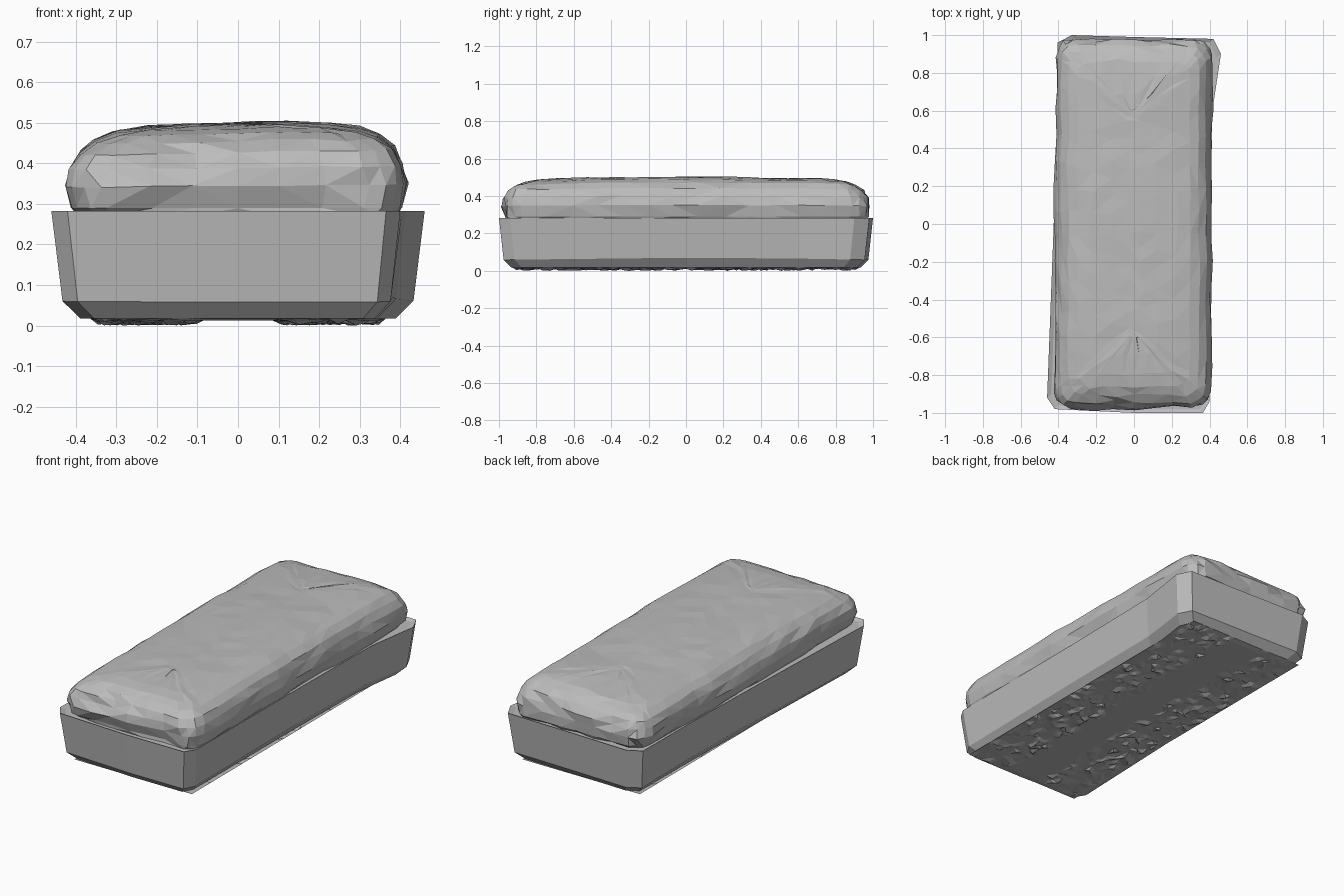
import bpy, bmesh, math, random
from mathutils import Vector, noise

random.seed(4)
cube = bpy.data.objects.get("Cube")
if cube:
    bpy.data.objects.remove(cube, do_unlink=True)

grey = bpy.data.materials.new("plain grey")
grey.use_nodes = True
grey.diffuse_color = (0.5, 0.5, 0.5, 1)
grey.node_tree.nodes["Principled BSDF"].inputs["Base Color"].default_value = grey.diffuse_color


def finish(name, bm):
    """Turn a bmesh into a flat-shaded object."""
    bmesh.ops.recalc_face_normals(bm, faces=bm.faces)
    mesh = bpy.data.meshes.new(name)
    bm.to_mesh(mesh)
    bm.free()
    mesh.materials.append(grey)
    obj = bpy.data.objects.new(name, mesh)
    bpy.context.collection.objects.link(obj)
    return obj


def loft(outline, rings, shape):
    """Stack inset copies of an outline, bridge them and cap both ends."""
    bm = bmesh.new()
    loops = []
    for inset, z in rings:
        loops.append([bm.verts.new(shape(Vector((x * (1 - inset / 0.42), y * (1 - inset), z))))
                      for x, y in outline])
    n = len(outline)
    for low, high in zip(loops, loops[1:]):
        for i in range(n):
            j = (i + 1) % n
            bm.faces.new((low[i], low[j], high[j], high[i]))
    caps = [bm.faces.new(loops[0]), bm.faces.new(loops[-1])]
    bmesh.ops.triangulate(bm, faces=caps)
    return bm


def rounded_outline(left, right, front, back, radius, steps, long_cuts, short_cuts):
    """Rounded rectangle, counter-clockwise, with evenly cut sides."""
    corners = [(right - radius, back - radius), (left + radius, back - radius),
               (left + radius, front + radius), (right - radius, front + radius)]
    points = []
    for k, (cx, cy) in enumerate(corners):
        for s in range(steps + 1):
            a = (k + s / steps) * math.pi / 2
            points.append(Vector((cx + radius * math.cos(a), cy + radius * math.sin(a))))
        a = (k + 1) * math.pi / 2
        nx, ny = corners[(k + 1) % 4]
        end = Vector((nx + radius * math.cos(a), ny + radius * math.sin(a)))
        cuts = long_cuts if k % 2 else short_cuts
        start = points[-1].copy()
        points += [start.lerp(end, c / cuts) for c in range(1, cuts)]
    return [tuple(p) for p in points]


# Base tray: slightly skewed, with two flared corners and a chamfered foot
tray = [(-0.46, -0.92), (-0.42, -0.98), (0, -1), (0.365, -1), (0.4, -0.94),
        (0.405, 0), (0.415, 0.6), (0.46, 0.9), (0.42, 0.98), (0, 0.99),
        (-0.33, 1), (-0.405, 0.96), (-0.41, 0.5), (-0.425, 0)]


def tray_shape(p):
    if 0.04 < p.z < 0.1:
        p.z += 0.012 * (1 - p.y * p.y)
    return p


finish("base_tray", loft(tray, [(0.065, 0.018), (0.025, 0.058), (0, 0.282), (0.02, 0.272)], tray_shape))


# Cushion: a soft, uneven dome with an undercut rim
def cushion_shape(p):
    crown = max(0, (p.z - 0.28) / 0.2)
    p.z += crown * (0.016 * (1 - p.y * p.y) - 0.003 + 0.02 * p.x)
    wave = noise.noise_vector(Vector((p.x * 5, p.y * 4, p.z * 6)))
    grain = Vector([random.uniform(-1, 1) for _ in range(3)])
    p += Vector((wave.x * 0.012, wave.y * 0.012, wave.z * 0.007 * crown))
    p += Vector((grain.x * 0.006, grain.y * 0.012, grain.z * 0.003 * crown))
    p.y = max(-0.995, min(0.995, p.y))
    return p


rings = [(0.035, 0.27), (0.022, 0.29), (0.008, 0.345), (0.018, 0.39), (0.04, 0.428),
         (0.075, 0.455), (0.125, 0.472), (0.2, 0.48), (0.3, 0.485), (0.39, 0.487)]
cushion_outline = rounded_outline(-0.425, 0.42, -0.985, 0.985, 0.09, 3, 13, 6)
cushion = loft(cushion_outline, rings, cushion_shape)
bmesh.ops.triangulate(cushion, faces=cushion.faces)
finish("cushion", cushion)

# Underside: smooth middle band between two crumpled strips
under = bmesh.new()
bmesh.ops.create_grid(under, x_segments=26, y_segments=56, size=1)
for v in under.verts:
    edge = max(abs(v.co.x), abs(v.co.y)) > 0.99
    x, y = v.co.x * 0.365, v.co.y * 0.93
    z = 0.013
    if edge:
        z = 0.018
    elif 0.1 < abs(x):
        x += random.uniform(-0.012, 0.012)
        y += random.uniform(-0.015, 0.015)
        z = random.choice((0.013, 0.015, random.uniform(0.0, 0.016)))
    v.co = (x, y, z)
bmesh.ops.triangulate(under, faces=under.faces)
underside = finish("rough_underside", under)

# Keep the underside facing down
mesh = underside.data
if sum(p.normal.z for p in mesh.polygons) > 0:
    mesh.flip_normals()
